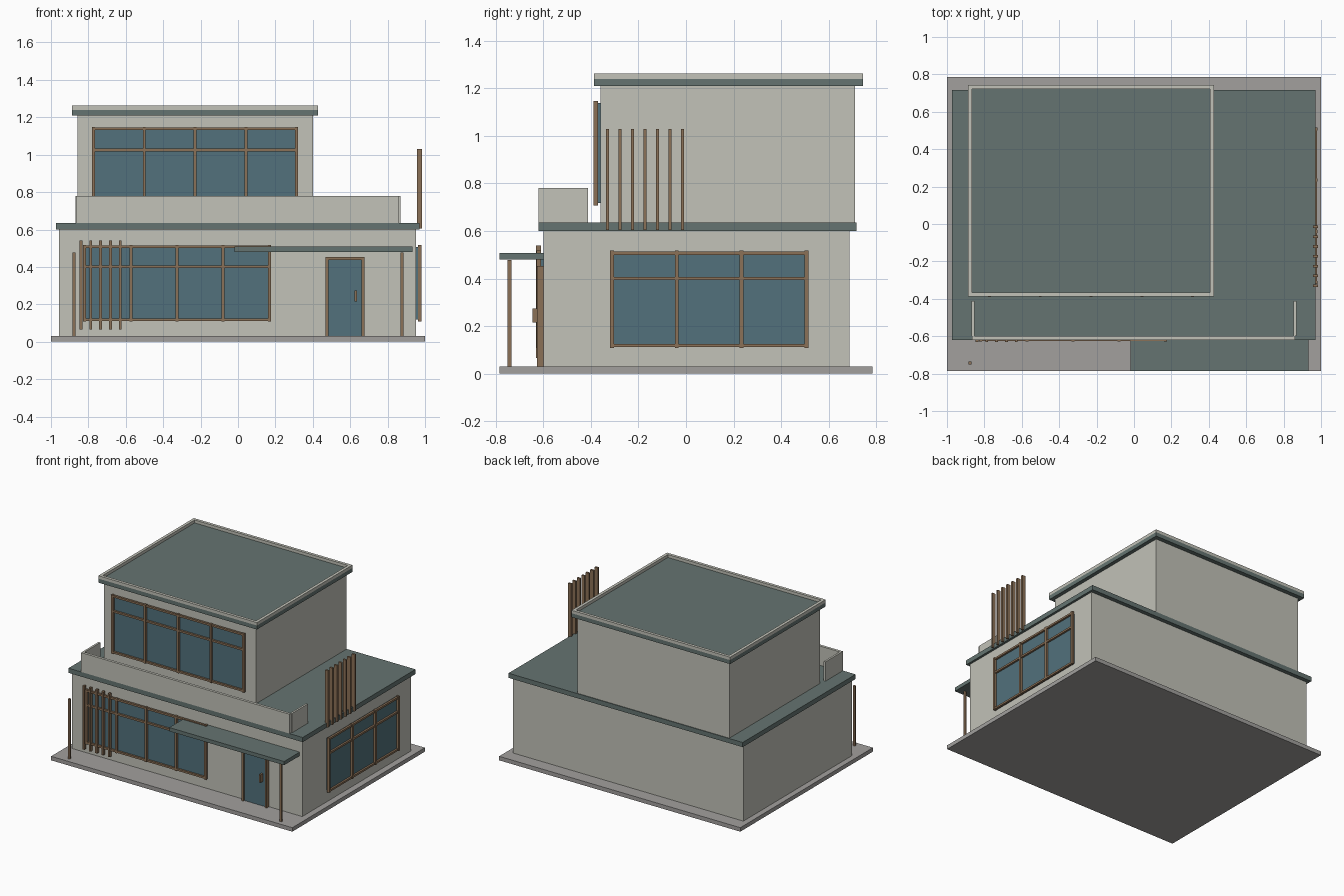
import bpy, bmesh
from mathutils import Matrix, Vector

if "Cube" in bpy.data.objects:
    bpy.data.objects.remove(bpy.data.objects["Cube"])


def material(name, r, g, b):
    m = bpy.data.materials.new(name)
    m.diffuse_color = (r, g, b, 1)
    m.use_nodes = True
    m.node_tree.nodes["Principled BSDF"].inputs["Base Color"].default_value = m.diffuse_color
    return m


WALL = material("plaster", 0.54, 0.54, 0.48)
ROOF = material("roof_slate", 0.13, 0.175, 0.165)
WOOD = material("timber", 0.26, 0.165, 0.095)
GLASS = material("glass", 0.085, 0.165, 0.20)
STONE = material("paving", 0.36, 0.35, 0.34)


def boxes(name, mat, *spans):
    """One object made of boxes, each given as (x0, x1, y0, y1, z0, z1)."""
    bm = bmesh.new()
    for x0, x1, y0, y1, z0, z1 in spans:
        centre = Vector((x0 + x1, y0 + y1, z0 + z1)) / 2
        size = Matrix.Diagonal((x1 - x0, y1 - y0, z1 - z0, 1))
        bmesh.ops.create_cube(bm, size=1, matrix=Matrix.Translation(centre) @ size)
    mesh = bpy.data.meshes.new(name)
    bm.to_mesh(mesh)
    bm.free()
    mesh.materials.append(mat)
    ob = bpy.data.objects.new(name, mesh)
    bpy.context.collection.objects.link(ob)
    return ob


def window(name, wall, a0, a1, z0, z1, transom, panes, side=False):
    """Glazing with mullions and rails; a0..a1 runs along the wall plane."""
    def span(u0, u1, d0, d1, w0, w1):
        if side:
            return (wall + d0, wall + d1, u0, u1, w0, w1)
        return (u0, u1, wall - d1, wall - d0, w0, w1)
    boxes(name + "_glass", GLASS, span(a0, a1, -0.005, 0.012, z0, z1))
    h = 0.008
    bars = [span(a0, a1, 0.01, 0.026, z - 0.007, z + 0.007) for z in (z0, transom, z1)]
    for i in range(panes + 1):
        u = a0 + (a1 - a0) * i / panes
        bars.append(span(u - h, u + h, 0.01, 0.029, z0 - 0.01, z1 + 0.01))
    boxes(name + "_frame", WOOD, *bars)


# Plinth and the two storeys
boxes("base_slab", STONE, (-1, 1, -0.785, 0.785, 0, 0.03))
boxes("lower_walls", WALL, (-0.957, 0.953, -0.60, 0.687, 0.03, 0.60))
boxes("lower_roof", ROOF, (-0.972, 0.97, -0.62, 0.717, 0.60, 0.635))
boxes("upper_walls", WALL, (-0.858, 0.40, -0.36, 0.712, 0.635, 1.21))

# Upper roof with a raised rim
X0, X1, Y0, Y1, T = -0.887, 0.428, -0.387, 0.744, 0.022
boxes("upper_roof", ROOF, (X0, X1, Y0, Y1, 1.21, 1.24))
boxes("roof_rim", WALL,
      (X0, X1, Y0, Y0 + T, 1.24, 1.262), (X0, X1, Y1 - T, Y1, 1.24, 1.262),
      (X0, X0 + T, Y0 + T, Y1 - T, 1.24, 1.262), (X1 - T, X1, Y0 + T, Y1 - T, 1.24, 1.262))

# Balcony parapet
boxes("balcony_parapet", WALL,
      (-0.866, 0.862, -0.62, -0.60, 0.635, 0.78),
      (-0.868, -0.853, -0.60, -0.412, 0.635, 0.78),
      (0.853, 0.868, -0.60, -0.412, 0.635, 0.78))

# Windows
window("lower_front_window", -0.60, -0.82, 0.168, 0.118, 0.507, 0.40, 4)
window("upper_front_window", -0.36, -0.773, 0.314, 0.718, 1.138, 1.025, 4)
window("side_window", 0.953, -0.312, 0.507, 0.118, 0.507, 0.40, 3, side=True)

# Door
boxes("door_panel", GLASS, (0.476, 0.669, -0.614, -0.595, 0.03, 0.445))
boxes("door_frame", WOOD,
      (0.468, 0.484, -0.627, -0.60, 0.03, 0.452), (0.661, 0.677, -0.627, -0.60, 0.03, 0.452),
      (0.484, 0.661, -0.625, -0.60, 0.438, 0.452))
boxes("door_handle", WOOD, (0.624, 0.637, -0.645, -0.612, 0.215, 0.273))

# Entrance canopy and posts
boxes("canopy", ROOF, (-0.02, 0.932, -0.785, -0.595, 0.48, 0.508))
for side, x in (("left", -0.877), ("right", 0.877)):
    boxes(side + "_post", WOOD, (x - 0.008, x + 0.008, -0.751, -0.735, 0.03, 0.478))

# Timber slats on the front and on the right side
boxes("front_slats", WOOD, *[(x - 0.0075, x + 0.0075, -0.632, -0.61, 0.065, 0.54)
                             for x in (-0.84 + 0.0525 * i for i in range(5))])
boxes("side_slats", WOOD, *[(0.958, 0.984, y - 0.007, y + 0.007, 0.605, 1.03)
                            for y in (-0.33 + 0.0525 * i for i in range(7))])
